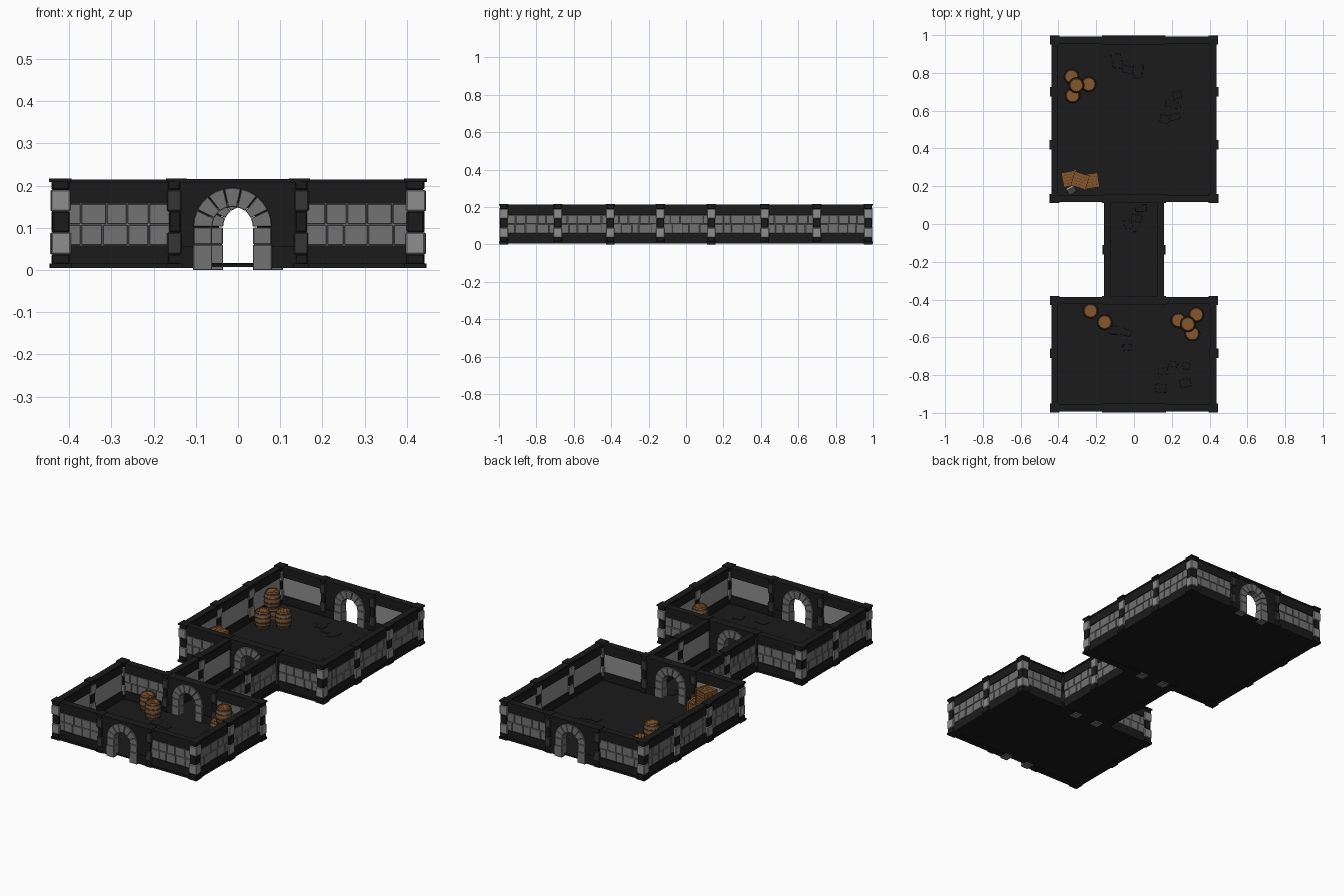
import bpy, bmesh, math, random
from mathutils import Matrix, Vector

if "Cube" in bpy.data.objects:
    bpy.data.objects.remove(bpy.data.objects["Cube"])

random.seed(4)
T, R = Matrix.Translation, Matrix.Rotation
I = Matrix.Identity(4)


def material(name, r, g, b):
    m = bpy.data.materials.new(name)
    m.diffuse_color = (r, g, b, 1)
    m.use_nodes = True
    m.node_tree.nodes["Principled BSDF"].inputs["Base Color"].default_value = m.diffuse_color
    return m


DARK = material("dark_stone", .011, .011, .011)
SHADE = material("shaded_stone", .035, .035, .035)
GREY = material("grey_stone", .17, .17, .17)
PALE = material("pale_stone", .27, .27, .27)
WOOD = material("wood", .24, .095, .025)
WOOD_DARK = material("dark_wood", .06, .025, .008)
IRON = material("iron", .04, .04, .04)


def box(bm, x0, x1, y0, y1, z0, z1, M=I):
    c = Vector(((x0 + x1) / 2, (y0 + y1) / 2, (z0 + z1) / 2))
    S = Matrix.Diagonal((x1 - x0, y1 - y0, z1 - z0, 1))
    bmesh.ops.create_cube(bm, size=1, matrix=M @ T(c) @ S)


def prism(bm, pts, y0, y1, M=I):
    """Extrude an x/z outline between two y values."""
    a = [bm.verts.new(M @ Vector((x, y0, z))) for x, z in pts]
    b = [bm.verts.new(M @ Vector((x, y1, z))) for x, z in pts]
    bm.faces.new(a)
    bm.faces.new(b[::-1])
    for i in range(len(pts)):
        j = (i + 1) % len(pts)
        bm.faces.new((a[i], b[i], b[j], a[j]))


def finish(bm, name, mat, bevel=0):
    bmesh.ops.recalc_face_normals(bm, faces=bm.faces)
    me = bpy.data.meshes.new(name)
    bm.to_mesh(me)
    bm.free()
    me.materials.append(mat)
    ob = bpy.data.objects.new(name, me)
    bpy.context.collection.objects.link(ob)
    if bevel:
        b = ob.modifiers.new("worn_edges", "BEVEL")
        b.width, b.segments = bevel, 1
    return ob


trim, panels, bricks, arches, pale_pillars, dark_pillars, shade_pillars = (bmesh.new() for _ in range(7))


def wall(p0, p1, both=False):
    """Brick wall segment; its outside is on the right of the travel direction."""
    p0, p1 = Vector((*p0, 0)), Vector((*p1, 0))
    d = p1 - p0
    M = T(p0) @ R(math.atan2(d.y, d.x), 4, 'Z')
    L = d.length
    box(trim, 0, L, -.018, .018, .005, .016, M)
    box(trim, 0, L, -.014, .014, .008, .058, M)
    box(trim, 0, L, -.014, .014, .158, .21, M)
    box(trim, 0, L, -.018, .018, .206, .214, M)
    box(panels, 0, L, -.004, .008, .055, .16, M)
    for side in ((-1, 1) if both else (-1,)):
        for z in (.0595, .109):
            n = max(2, round(L / .058))
            cuts = [0] + [(i + random.uniform(-.2, .2)) * L / n for i in range(1, n)] + [L]
            for a, b in zip(cuts, cuts[1:]):
                f = random.uniform(.011, .0145)
                y = sorted((side * f, side * .002))
                box(bricks, a + .001, b - .001, y[0], y[1], z, z + .0475, M)


def pillar(x, y, wx=.046, wy=.046, stones=None):
    """Stack of alternating stones with a dark base and cap."""
    def block(bm, grow, z0, z1):
        j = random.uniform(-.0015, .0015)
        a, b = wx / 2 + grow, wy / 2 + grow
        box(bm, x - a + j, x + a + j, y - b, y + b, z0, z1)
    stones = stones or pale_pillars
    block(trim, .002, .005, .016)
    block(dark_pillars, -.002, .014, .037)
    block(stones, 0, .037, .089)
    block(dark_pillars, -.003, .089, .139)
    block(stones, 0, .139, .190)
    block(dark_pillars, -.002, .190, .212)
    block(trim, .002, .209, .217)


RI, RO, SPRING, DX = .048, .093, .102, -.013


def door(y, turn=0):
    """Dark wall with an arched opening framed by wedge stones."""
    M = T((0, y, 0)) @ R(turn, 4, 'Z')
    r = RI + .01
    arc = [(DX + r * math.cos(a), SPRING + r * math.sin(a)) for a in [math.pi * i / 14 for i in range(15)]]
    prism(trim, [(-.15, .01), (-.15, .208), (.15, .208), (.15, .01), (DX + r, .01)] + arc + [(DX - r, .01)],
          -.015, .015, M)
    box(trim, -.15, .15, -.023, .023, .207, .215, M)
    box(trim, -.15, .15, -.018, .018, .195, .207, M)
    for s in (-1, 1):                               # plinth and jamb stones
        a, b = sorted((DX + s * RO, s * .15))
        box(trim, a, b, -.019, .019, .005, .056, M)
        a, b = sorted((DX + s * RI, DX + s * RO))
        box(arches, a, b, -.024, .024, 0, .06, M)
        box(arches, a + .001, b - .001, -.023, .023, .061, SPRING - .001, M)
    n = 7
    for i in range(n):                              # wedge stones
        a, b = math.pi * i / n + .01, math.pi * (i + 1) / n - .01
        m = (a + b) / 2
        ring = [(RI, a), (RO, a), (RO, m), (RO, b), (RI, b), (RI, m)]
        h = .022 + .002 * (i % 2)
        prism(arches, [(DX + q * math.cos(t), SPRING + q * math.sin(t)) for q, t in ring], -h, h, M)


# Room walls, doors and pillars
X, C = .42, .14
FRONT, F2, B1, BACK = -.974, -.405, .135, .974
for y, flip, both in ((FRONT, 0, 0), (F2, 0, 1), (B1, 0, 0), (BACK, 1, 0)):
    door(y, math.pi * flip)
    for a, b in ((-X, -.15), (.15, X)):
        wall(*(((b, y), (a, y)) if flip else ((a, y), (b, y))), both=both)
    for s in (-1, 1):
        pillar(s * X, y)
        pillar(s * .15, y, .034, .044, shade_pillars)
for x, ys in ((X, (FRONT, -.685, F2)), (X, (B1, .42, .70, BACK)), (C, (F2, -.137, B1))):
    for a, b in zip(ys, ys[1:]):
        wall((x, a), (x, b))
        wall((-x, b), (-x, a))
    for y in ys[1:-1]:
        for s in (-1, 1):
            pillar(s * (x + .004), y, .04, .046)

finish(trim, "wall_trim", DARK)
finish(panels, "inner_wall_panels", PALE)
finish(bricks, "wall_bricks", GREY, .0015)
finish(arches, "door_arch_stones", GREY, .0015)
finish(pale_pillars, "pillar_stones", PALE, .003)
finish(dark_pillars, "pillar_dark_stones", DARK, .003)
finish(shade_pillars, "door_pillar_stones", SHADE, .003)

# Floor slabs and scattered loose flagstones
bm = bmesh.new()
box(bm, -X, X, FRONT, F2, .007, .014)
box(bm, -C, C, F2, B1, .007, .014)
box(bm, -X, X, B1, BACK, .007, .014)
finish(bm, "floor", DARK)
bm = bmesh.new()
for cx, cy in ((.22, .62), (-.04, .85), (.22, -.80), (-.05, -.60), (0, .02)):
    for _ in range(5):
        w, d = random.uniform(.02, .03), random.uniform(.014, .022)
        M = T((cx + random.uniform(-.08, .08), cy + random.uniform(-.07, .07), 0)) @ R(random.uniform(-.3, .3), 4, 'Z')
        box(bm, -w, w, -d, d, .012, .0165, M)
finish(bm, "flagstones", DARK, .001)


# Barrels: turned body, iron hoops, plank lid
def lathe(bm, prof, n=14):
    rings = [[bm.verts.new((r * math.cos(2 * math.pi * i / n), r * math.sin(2 * math.pi * i / n), z))
              for i in range(n)] for r, z in prof]
    for a, b in zip(rings, rings[1:]):
        for i in range(n):
            bm.faces.new((a[i], a[(i + 1) % n], b[(i + 1) % n], b[i]))
    return rings


H = .092
def radius(z):
    return .033 + .009 * (1 - (2 * z / H - 1) ** 2)


body, hoops = bmesh.new(), bmesh.new()
prof = [(radius(H * i / 6), H * i / 6) for i in range(7)]
rings = lathe(body, prof + [(.029, H), (.029, H - .005)])
body.faces.new(rings[0][::-1])
body.faces.new(rings[-1])
for i in range(-2, 3):
    half = math.sqrt(.029 ** 2 - (abs(i) * .0108 + .005) ** 2) if abs(i) < 2 else .012
    box(body, -half, half, i * .0108 - .005, i * .0108 + .005, H - .006, H - .003)
for z in (.012, .033, .059, .080):
    a, b = z - .004, z + .004
    lathe(hoops, [(radius(a) - .002, a), (radius(a) + .002, a), (radius(b) + .002, b), (radius(b) - .002, b)])
parts = [finish(body, "barrel", WOOD), finish(hoops, "barrel_hoops", IRON)]


def place(parts, spots):
    """Put the first copy at the first spot and linked copies at the rest."""
    for i, (x, y, z, turn) in enumerate(spots):
        for p in parts:
            ob = p if i == 0 else p.copy()
            if i:
                bpy.context.collection.objects.link(ob)
            ob.location, ob.rotation_euler = (x, y, z), (0, 0, turn)


G = .014
place(parts, [(-.33, .78, G, .3), (-.24, .74, G, 1), (-.325, .68, G, 2), (-.305, .735, G + H, .7),
              (-.23, -.46, G, .5), (-.155, -.52, G, 1.3),
              (.235, -.51, G, .2), (.33, -.48, G, 2.2), (.308, -.58, G, .9), (.285, -.53, G + H, 1.6)])

# Crates: dark core with slats and edge battens on all six sides
core, slats = bmesh.new(), bmesh.new()
S = .04
box(core, -S + .004, S - .004, -S + .004, S - .004, -S + .004, S - .004)
turns = [R(k * math.pi / 2, 4, 'X') for k in range(4)] + [R(k * math.pi / 2, 4, 'Y') for k in (1, 3)]
for M in turns:
    for i in range(5):
        y = -S + .004 + i * .0144
        box(slats, -S + .002, S - .002, y + .0008, y + .0136, S - .004, S - .001, M)
    for s in (-1, 1):
        a, b = sorted((s * S, s * (S - .01)))
        box(slats, a, b, -S, S, S - .003, S + .001, M)
place([finish(core, "crate_core", WOOD_DARK), finish(slats, "crate_slats", WOOD)],
      [(-.338, .240, G + .042, .2), (-.228, .228, G + .042, .15), (-.285, .230, G + .125, -.3)])

# Loose pale slab leaning in the corner of the back room
bm = bmesh.new()
box(bm, -.022, .022, -.006, .006, -.03, .03, T((-.332, .180, .036)) @ R(.5, 4, 'Z') @ R(-.5, 4, 'X'))
finish(bm, "leaning_slab", PALE)
